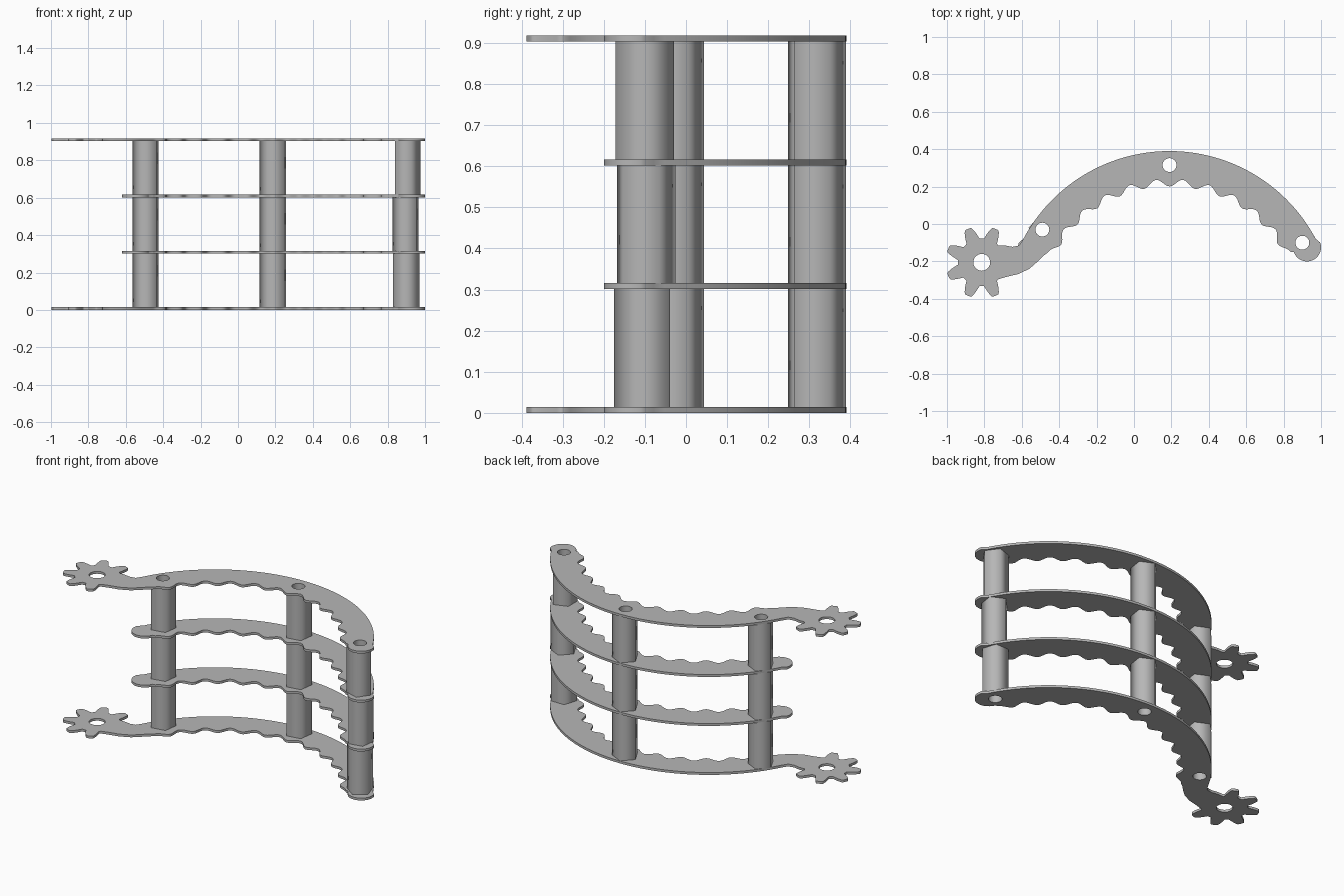
import bpy
from math import sin, cos, radians, pi

if "Cube" in bpy.data.objects:
    bpy.data.objects.remove(bpy.data.objects["Cube"], do_unlink=True)

grey = bpy.data.materials.new("plain grey")
grey.use_nodes = True
COLOUR = (0.47, 0.47, 0.47, 1)
grey.diffuse_color = COLOUR
grey.node_tree.nodes["Principled BSDF"].inputs["Base Color"].default_value = COLOUR

AXIS = (0.19, -0.495)            # centre of the big arc
THICK, LEVEL = 0.0145, 0.301     # plate thickness and storey height
HOLES = [(-0.49, -0.03), (0.19, 0.315), (0.9, -0.1)]
GEAR = (-0.814, -0.205)


def arc(centre, radius, start, end, steps):
    """Points along an arc, in degrees; radius may be a function of the angle."""
    pts = []
    for i in range(steps + 1):
        a = radians(start + (end - start) * i / steps)
        r = radius(a) if callable(radius) else radius
        pts.append((centre[0] + r * cos(a), centre[1] + r * sin(a)))
    return pts


def circle(centre, radius, sides=32, turn=0):
    return arc(centre, radius, turn, turn + 360, sides)[:-1]


def slab(name, loops, bottom, height):
    """Extrude a filled outline; inner loops become holes."""
    curve = bpy.data.curves.new(name, "CURVE")
    curve.dimensions = "2D"
    curve.fill_mode = "BOTH"
    curve.extrude = height / 2
    for pts in loops:
        spline = curve.splines.new("POLY")
        spline.points.add(len(pts) - 1)
        for p, (x, y) in zip(spline.points, pts):
            p.co = (x, y, 0, 1)
        spline.use_cyclic_u = True
    curve.materials.append(grey)
    obj = bpy.data.objects.new(name, curve)
    obj.location.z = bottom + height / 2
    bpy.context.collection.objects.link(obj)
    bpy.ops.object.select_all(action="DESELECT")
    obj.select_set(True)
    bpy.context.view_layer.objects.active = obj
    bpy.ops.object.convert(target="MESH")
    return obj


def scallop(a):
    return 0.715 - 0.019 * cos(32 * (a - pi / 2))


def tooth(a):
    wave = 1.35 * cos(8 * (a - pi / 8))
    return 0.16 + 0.033 * max(-1, min(1, wave))


# Outline pieces shared by the plates
outer_edge = arc(AXIS, 0.885, 28, 152, 64)
inner_edge = arc(AXIS, scallop, 151.9, 28.1, 132)
right_cap = arc((0.925, -0.125), 0.075, 200, 380, 20)
left_cap = [(2 * AXIS[0] - x, y) for x, y in reversed(right_cap)]

# Arm and toothed wheel at the hinge end
hinge = ([(-0.615, -0.115), (-0.65, -0.122), (-0.69, -0.115)]
         + arc(GEAR, tooth, 45, 315, 144)
         + [(-0.68, -0.282), (-0.62, -0.268), (-0.56, -0.24),
            (-0.52, -0.205), (-0.49, -0.175)])

bolt_holes = [circle(h, 0.037) for h in HOLES]
end_plate = [outer_edge + hinge + inner_edge + right_cap] + bolt_holes + [circle(GEAR, 0.045)]
mid_plate = [outer_edge + left_cap + inner_edge + right_cap] + bolt_holes

for i, name in enumerate(["bottom_plate", "lower_shelf", "upper_shelf", "top_plate"]):
    slab(name, end_plate if i in (0, 3) else mid_plate, i * LEVEL, THICK)

# Hollow five-sided spacers; the right column turns from storey to storey
TURNS = {"left": (28, 28, 28), "middle": (28, 28, 28), "right": (-90, 28, 0)}
for hole, (side, turns) in zip(HOLES, TURNS.items()):
    for level, turn in enumerate(turns):
        slab(f"{side}_spacer_{level + 1}",
             [circle(hole, 0.075, 5, turn), circle(hole, 0.037)],
             level * LEVEL + THICK, LEVEL - THICK)
